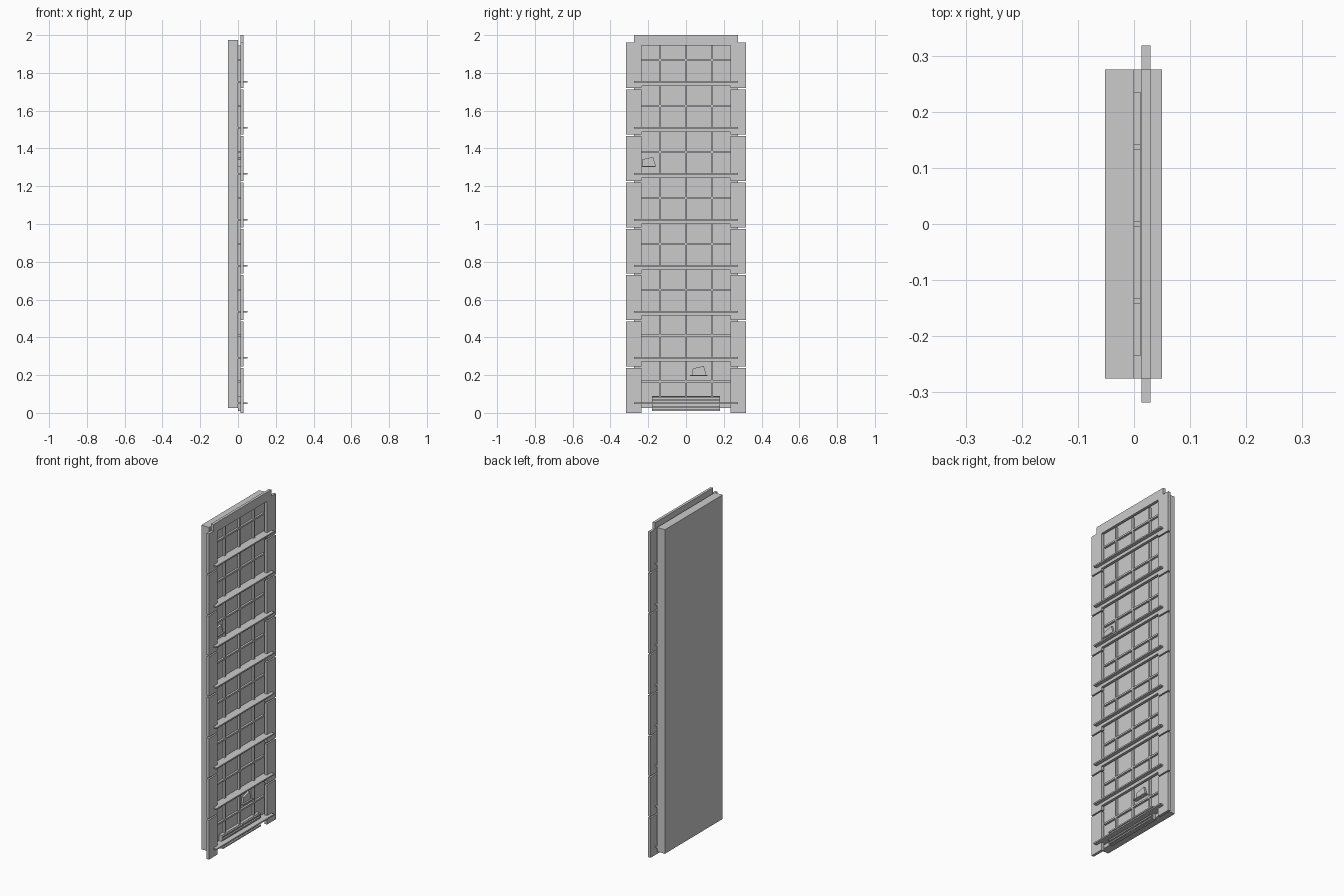
import bpy, bmesh

if "Cube" in bpy.data.objects:
    bpy.data.objects.remove(bpy.data.objects["Cube"])


def box(name, x, y, z):
    """Axis-aligned box from (min, max) pairs."""
    bm = bmesh.new()
    bmesh.ops.create_cube(bm, size=1)
    for v in bm.verts:
        v.co = [r[0] if c < 0 else r[1] for c, r in zip(v.co, (x, y, z))]
    return finish(name, bm)


def plate(name, x, pts):
    """Flat plate: a yz outline extruded along x."""
    bm = bmesh.new()
    face = bm.faces.new([bm.verts.new((x[0], y, z)) for y, z in pts])
    ext = bmesh.ops.extrude_face_region(bm, geom=[face])["geom"]
    for v in ext:
        if isinstance(v, bmesh.types.BMVert):
            v.co.x = x[1]
    bmesh.ops.recalc_face_normals(bm, faces=bm.faces[:])
    return finish(name, bm)


def finish(name, bm):
    me = bpy.data.meshes.new(name)
    bm.to_mesh(me)
    bm.free()
    ob = bpy.data.objects.new(name, me)
    bpy.context.collection.objects.link(ob)
    return ob


FRAME = (0.013, 0.029)   # depth range of the front frame
BARS = (0.0, 0.012)      # depth range of the recessed grid
PITCH = 0.2432
shelf_z = [0.05 + PITCH * i for i in range(8)]

# Main cabinet body
box("cabinet_body", (-0.052, 0.0), (-0.275, 0.275), (0.025, 1.975))

# Side trim in stacked segments with narrow joints
joints = [0.0] + [0.242 + 0.2455 * i for i in range(7)]
for side in (-1, 1):
    for i, low in enumerate(joints):
        z0 = low + (0.004 if i else 0)
        z1 = joints[i + 1] - 0.004 if i < 7 else 1.96
        y = sorted((side * 0.235, side * 0.318))
        box("side_trim", FRAME, y, (z0, z1))

# Top header, with a narrower raised strip
box("top_header", FRAME, (-0.275, 0.275), (1.945, 2.0))

# Thin shelves, each with a rail behind it
for i, z in enumerate(shelf_z):
    box("shelf", (0.0, 0.05), (-0.275, 0.275), (z - 0.004, z + 0.004))
    if i:
        box("shelf_rail", FRAME, (-0.235, 0.235), (z - 0.022, z + 0.004))
    # Horizontal grid bar halfway up each bay
    zm = z + PITCH * 0.475
    box("grid_bar_horizontal", BARS, (-0.235, 0.235), (zm - 0.005, zm + 0.005))

# Vertical grid bars
for y in (-0.138, 0.0, 0.138):
    box("grid_bar_vertical", BARS, (y - 0.005, y + 0.005), (0.09, 1.945))

# Bottom vent: backing plate and slats
box("vent_plate", (0.0, 0.018), (-0.18, 0.18), (0.01, 0.09))
for z in (0.015, 0.033, 0.067, 0.084):
    box("vent_slat", (0.018, 0.027), (-0.18, 0.18), (z - 0.004, z + 0.004))

# Two small tilted cards, each on a thin ledge
for y, z in ((0.068, 0.2), (-0.2, 1.307)):
    box("card_ledge", (0.0, 0.022), (max(y - 0.047, -0.234), y + 0.047 if y > 0 else y + 0.038),
        (z - 0.006, z))
    plate("small_card", (0.0, 0.012),
          [(y - 0.034, z), (y + 0.04, z), (y + 0.026, z + 0.048), (y - 0.032, z + 0.035)])
